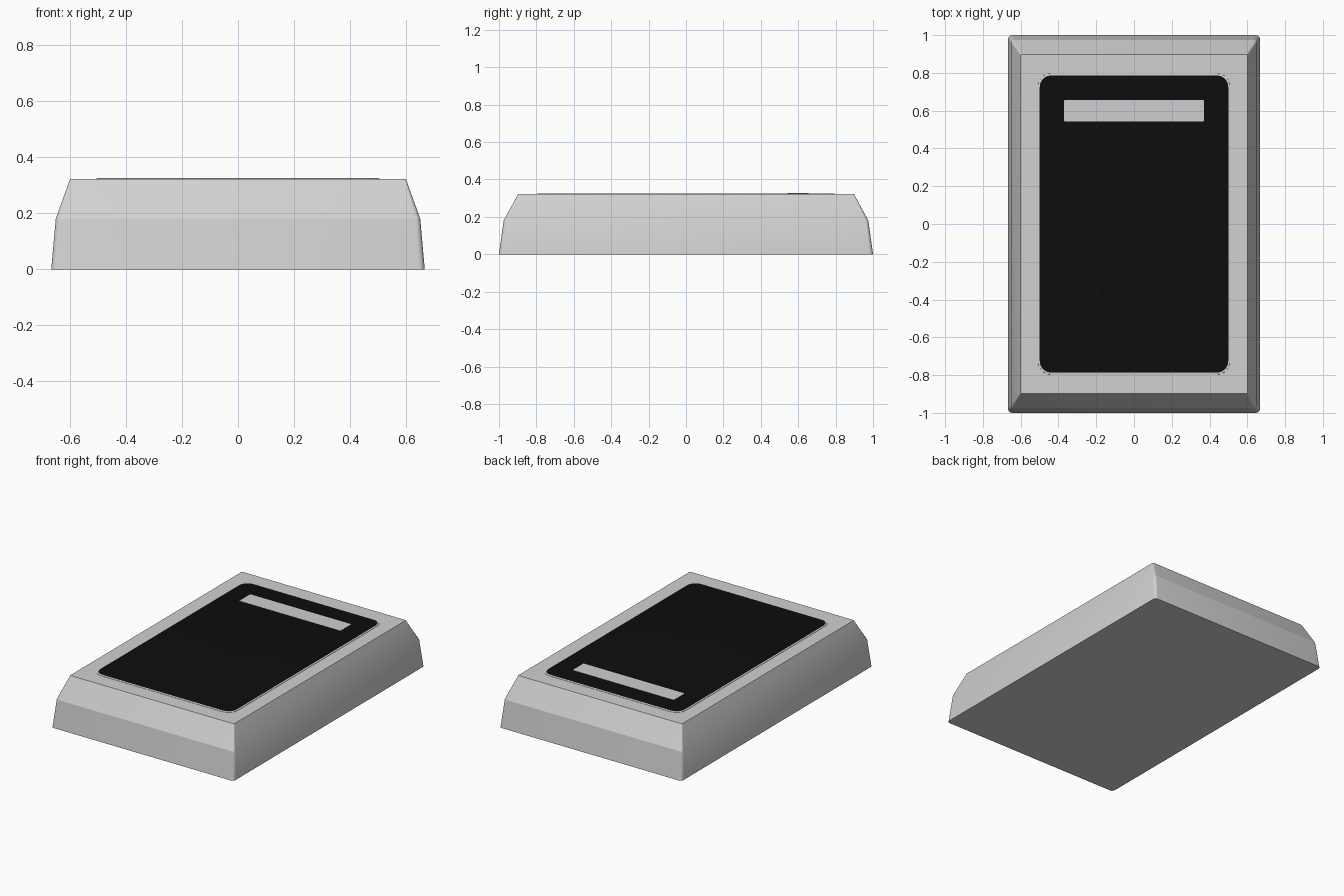
import bpy, bmesh, math

if "Cube" in bpy.data.objects:
    bpy.data.objects.remove(bpy.data.objects["Cube"])


def material(name, rgb):
    m = bpy.data.materials.new(name)
    m.diffuse_color = (*rgb, 1)
    m.use_nodes = True
    m.node_tree.nodes["Principled BSDF"].inputs["Base Color"].default_value = m.diffuse_color
    return m


GREY = material("light grey plastic", (0.64, 0.64, 0.64))
BLACK = material("black panel", (0.004, 0.004, 0.004))
SILVER = material("pale light bar", (0.64, 0.61, 0.64))


def rounded_rect(hx, hy, r, n, cy=0):
    pts = []
    for k, (sx, sy) in enumerate([(1, 1), (-1, 1), (-1, -1), (1, -1)]):
        for i in range(n + 1):
            a = math.pi / 2 * (k + i / n)
            pts.append((sx * (hx - r) + r * math.cos(a), cy + sy * (hy - r) + r * math.sin(a)))
    return pts


def loft(name, sections, n, mats, top_index=0, cy=0):
    """Stack rounded rectangles (half x, half y, radius, z) and cap both ends."""
    bm = bmesh.new()
    rings = [[bm.verts.new((x, y, z)) for x, y in rounded_rect(hx, hy, r, n, cy)]
             for hx, hy, r, z in sections]
    for lo, hi in zip(rings, rings[1:]):
        for i in range(len(lo)):
            j = (i + 1) % len(lo)
            bm.faces.new((lo[i], lo[j], hi[j], hi[i]))
    bm.faces.new(rings[0][::-1])
    bm.faces.new(rings[-1]).material_index = top_index
    me = bpy.data.meshes.new(name)
    bm.to_mesh(me)
    bm.free()
    for m in mats:
        me.materials.append(m)
    ob = bpy.data.objects.new(name, me)
    bpy.context.collection.objects.link(ob)
    bpy.context.view_layer.objects.active = ob
    bpy.ops.object.select_all(action='DESELECT')
    ob.select_set(True)
    bpy.ops.object.shade_smooth_by_angle(angle=math.radians(20))
    return ob


# housing with two sloping tiers
loft("housing", [(0.667, 1.0, 0.022, 0), (0.651, 0.975, 0.018, 0.18),
                 (0.60, 0.898, 0.006, 0.322)], 5, [GREY])

# front panel: thin grey bevelled rim with a black rounded top
loft("panel", [(0.51, 0.798, 0.07, 0.319), (0.508, 0.796, 0.068, 0.3235),
               (0.499, 0.786, 0.06, 0.3255)], 8, [GREY, BLACK], 1)

# light bar set flush on the panel
loft("light_bar", [(0.37, 0.057, 0.004, 0.323), (0.37, 0.057, 0.004, 0.3265)],
     2, [SILVER], cy=0.599)
